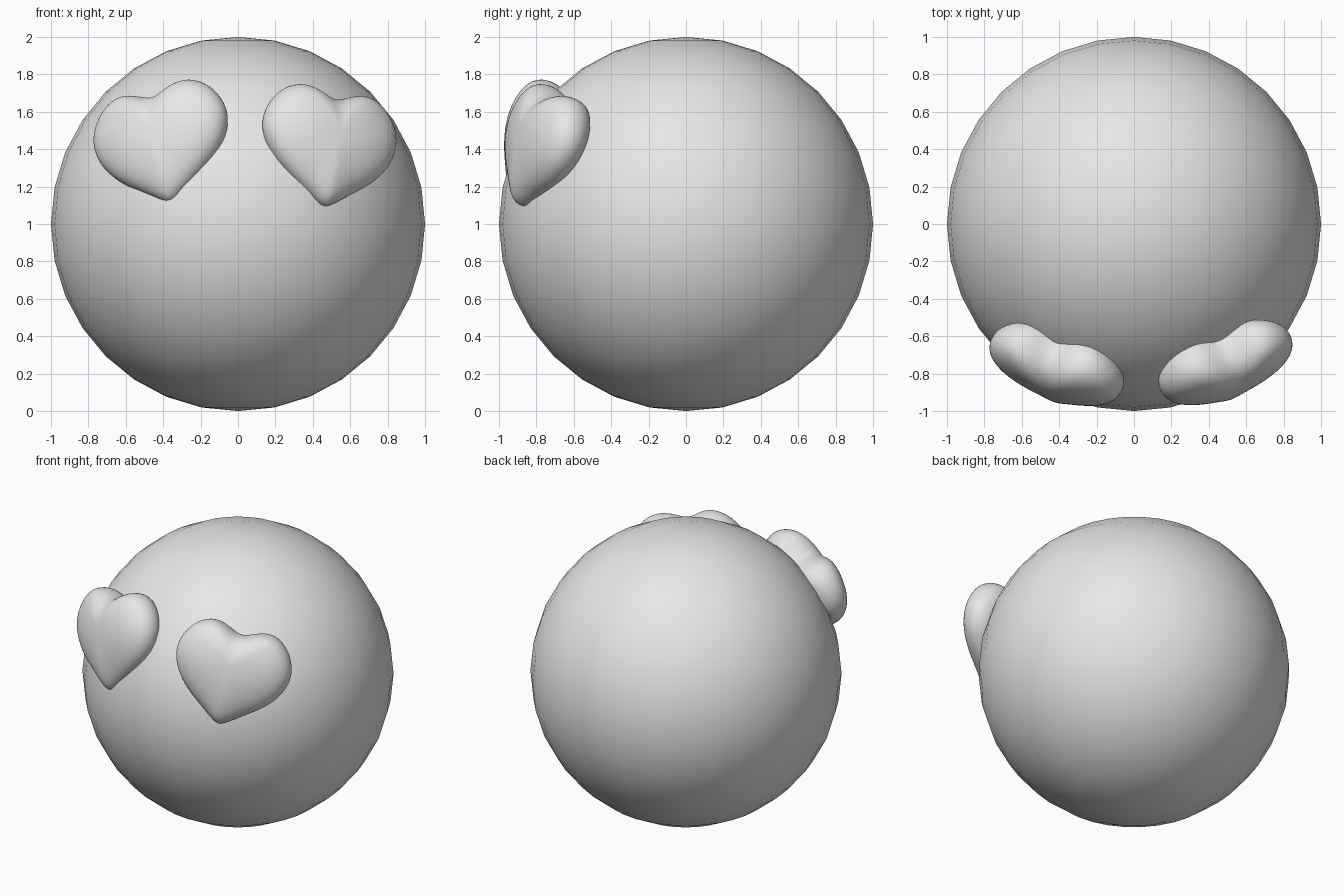
import bpy, bmesh, math
from mathutils import Matrix, Vector

cube = bpy.data.objects.get("Cube")
if cube:
    bpy.data.objects.remove(cube, do_unlink=True)

# Single plain grey
grey = bpy.data.materials.new("light_grey")
grey.use_nodes = True
colour = (0.8, 0.8, 0.8, 1)
grey.diffuse_color = colour
grey.node_tree.nodes["Principled BSDF"].inputs["Base Color"].default_value = colour

# Round head
bpy.ops.mesh.primitive_uv_sphere_add(segments=32, ring_count=16, radius=1, location=(0, 0, 1))
head = bpy.context.object
head.name = "head"
head.data.materials.append(grey)
bpy.ops.object.shade_smooth()

# Right half of the heart outline, from notch to tip
HALF = [(0, .23), (.09, .28), (.19, .31), (.29, .265), (.365, .165), (.39, .05),
        (.345, -.08), (.24, -.19), (.13, -.265), (.04, -.335), (0, -.35)]
OUTLINE = HALF + [(-u, v) for u, v in reversed(HALF[1:-1])]
MIDDLE = Vector((0, .03))
STEPS = 10
DEPTH = 0.165


def puffy_heart(name, side, centre, yaw, pitch, roll):
    """Inflate the outline front and back, then turn it to face outwards."""
    bm = bmesh.new()
    rings = []
    for i in range(1, STEPS):
        t = math.pi * i / STEPS
        bulge = math.copysign(abs(math.cos(t)) ** 0.85, math.cos(t))
        ring = []
        for point in OUTLINE:
            p = MIDDLE + (Vector(point) - MIDDLE) * math.sin(t) * 1.02
            thick = DEPTH * (1 + 0.5 * p.y)
            ring.append(bm.verts.new((p.x, p.y, thick * bulge)))
        rings.append(ring)
    count = len(OUTLINE)
    for a, b in zip(rings, rings[1:]):
        for j in range(count):
            k = (j + 1) % count
            bm.faces.new((a[j], a[k], b[k], b[j]))
    for ring, sign in ((rings[0], 1), (rings[-1], -1)):
        pole = bm.verts.new((MIDDLE.x, MIDDLE.y, sign * DEPTH))
        for j in range(count):
            bm.faces.new((ring[j], ring[(j + 1) % count], pole))
    bmesh.ops.recalc_face_normals(bm, faces=bm.faces)
    for face in bm.faces:
        face.smooth = True
    mesh = bpy.data.meshes.new(name)
    bm.to_mesh(mesh)
    bm.free()
    mesh.materials.append(grey)
    heart = bpy.data.objects.new(name, mesh)
    bpy.context.collection.objects.link(heart)
    heart.matrix_world = (Matrix.Translation(centre)
                          @ Matrix.Rotation(math.radians(yaw * side), 4, 'Z')
                          @ Matrix.Rotation(math.radians(90 - pitch), 4, 'X')
                          @ Matrix.Rotation(math.radians(-roll * side), 4, 'Z'))
    subdivision = heart.modifiers.new("smooth", 'SUBSURF')
    subdivision.levels = subdivision.render_levels = 2


# Heart-shaped eyes
puffy_heart("left_heart_eye", 1, (0.485, -0.765, 1.425), 24, 17, 11)
puffy_heart("right_heart_eye", -1, (-0.405, -0.775, 1.44), 23, 17, 15)
